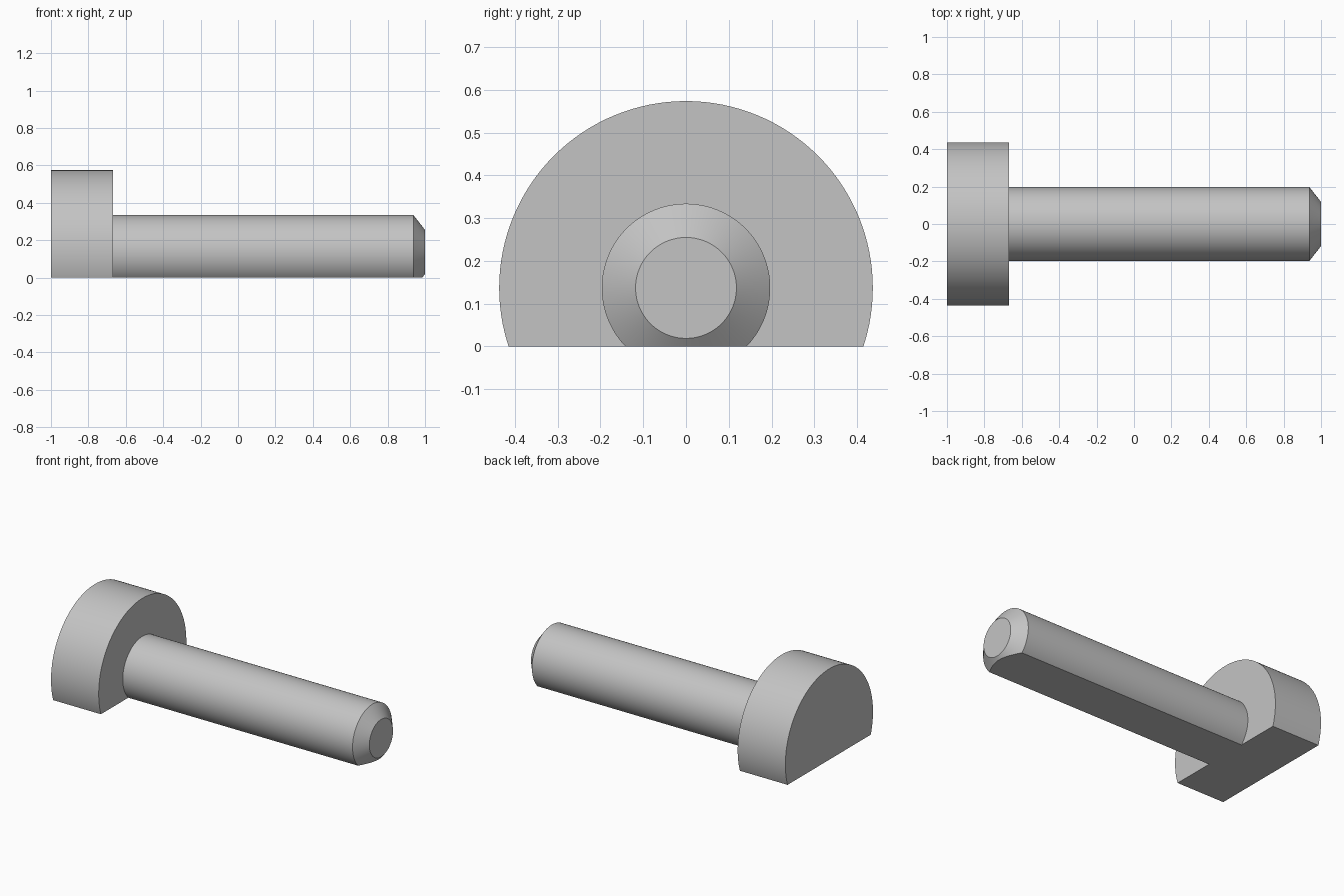
import bpy, bmesh, math

cube = bpy.data.objects.get("Cube")
if cube:
    bpy.data.objects.remove(cube, do_unlink=True)

SEGMENTS = 128
AXIS_Z = 0.137          # height of the bolt axis above the flat underside
HEAD_R, SHAFT_R, TIP_R = 0.437, 0.197, 0.118

# Plain grey material
grey = bpy.data.materials.new("light grey")
grey.use_nodes = True
colour = (0.55, 0.55, 0.55, 1)
grey.diffuse_color = colour
grey.node_tree.nodes["Principled BSDF"].inputs["Base Color"].default_value = colour

# Half profile along x: head, shoulder, shaft, chamfered tip
profile = [(-1, HEAD_R), (-0.667, HEAD_R), (-0.667, SHAFT_R),
           (0.938, SHAFT_R), (1, TIP_R)]


def ring(bm, x, radius):
    angles = [math.tau * i / SEGMENTS for i in range(SEGMENTS)]
    return [bm.verts.new((x, radius * math.sin(a), AXIS_Z + radius * math.cos(a)))
            for a in angles]


# Revolve the profile around the axis and cap both ends
bm = bmesh.new()
rings = [ring(bm, x, r) for x, r in profile]
for a, b in zip(rings, rings[1:]):
    for i in range(SEGMENTS):
        j = (i + 1) % SEGMENTS
        bm.faces.new((a[i], a[j], b[j], b[i]))
bm.faces.new(rings[0])
bm.faces.new(rings[-1])

# Slice off the underside and close it with a flat face
cut = bmesh.ops.bisect_plane(bm, geom=bm.verts[:] + bm.edges[:] + bm.faces[:],
                             plane_co=(0, 0, 0), plane_no=(0, 0, 1),
                             clear_inner=True)
rim = [e for e in cut["geom_cut"] if isinstance(e, bmesh.types.BMEdge)]
bmesh.ops.holes_fill(bm, edges=rim, sides=0)
bmesh.ops.recalc_face_normals(bm, faces=bm.faces[:])

mesh = bpy.data.meshes.new("flat_sided_bolt")
bm.to_mesh(mesh)
bm.free()
mesh.materials.append(grey)
bolt = bpy.data.objects.new("flat_sided_bolt", mesh)
bpy.context.collection.objects.link(bolt)

# Smooth round walls, crisp edges
bpy.ops.object.select_all(action="DESELECT")
bolt.select_set(True)
bpy.context.view_layer.objects.active = bolt
bpy.ops.object.shade_smooth_by_angle(angle=math.radians(30))
